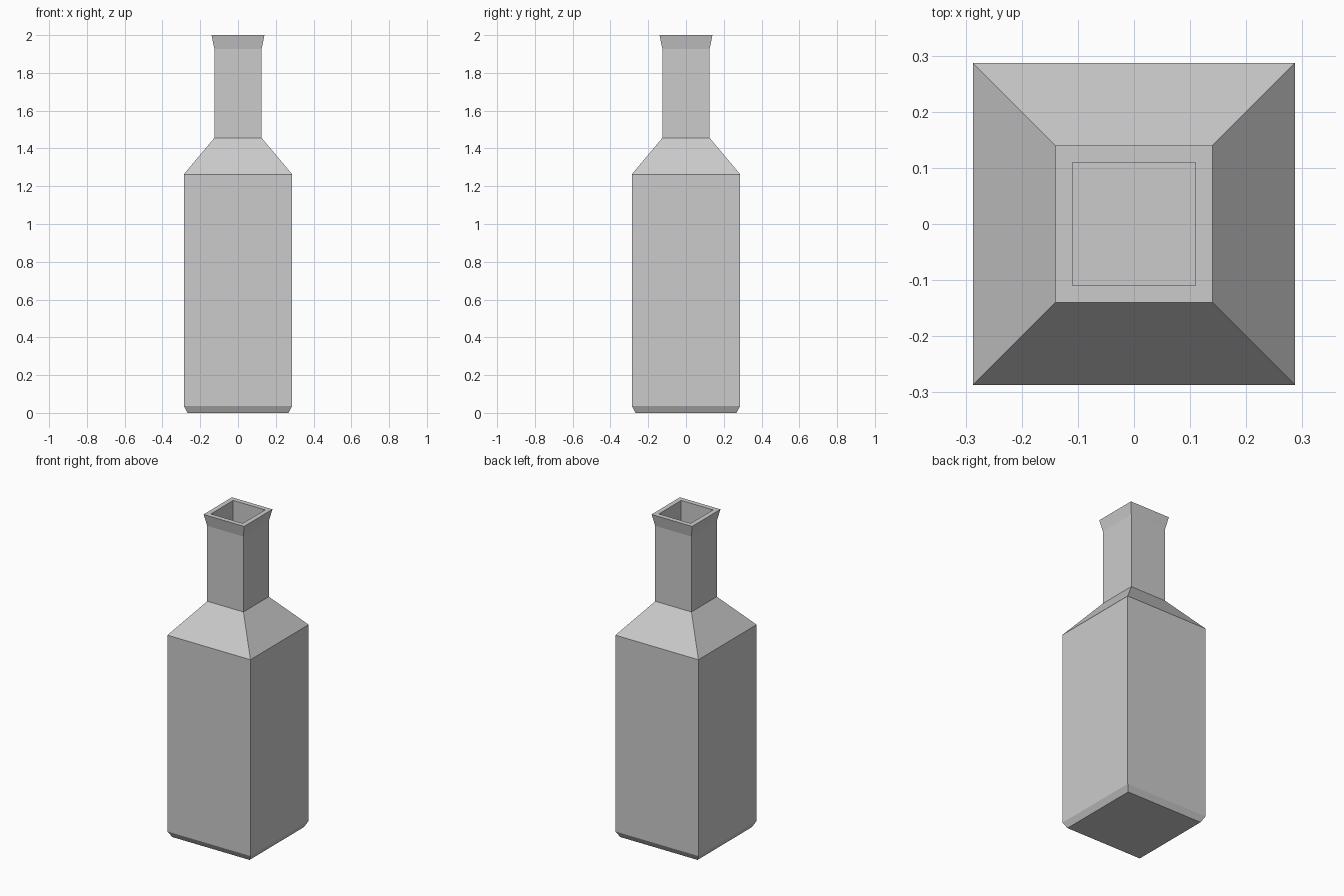
import bpy, bmesh

if "Cube" in bpy.data.objects:
    bpy.data.objects.remove(bpy.data.objects["Cube"])

# Bottle wall section as (half width, height): outside going up, then inside going down
PROFILE = [
    (0.267, 0.0), (0.287, 0.037), (0.287, 1.263), (0.125, 1.456),
    (0.125, 1.927), (0.14, 2.0),
    (0.11, 2.0), (0.11, 1.45), (0.27, 1.257), (0.27, 0.04),
]


def square_ring(bm, half, z):
    corners = [(-1, -1), (1, -1), (1, 1), (-1, 1)]
    return [bm.verts.new((x * half, y * half, z)) for x, y in corners]


# Hollow square bottle: bridge successive rings, then close base and inner floor
bm = bmesh.new()
rings = [square_ring(bm, half, z) for half, z in PROFILE]
for a, b in zip(rings, rings[1:]):
    for i in range(4):
        j = (i + 1) % 4
        bm.faces.new((a[i], a[j], b[j], b[i]))
bm.faces.new(rings[0][::-1])
bm.faces.new(rings[-1])
bmesh.ops.recalc_face_normals(bm, faces=bm.faces)

mesh = bpy.data.meshes.new("bottle")
bm.to_mesh(mesh)
bm.free()
bottle = bpy.data.objects.new("bottle", mesh)
bpy.context.collection.objects.link(bottle)
